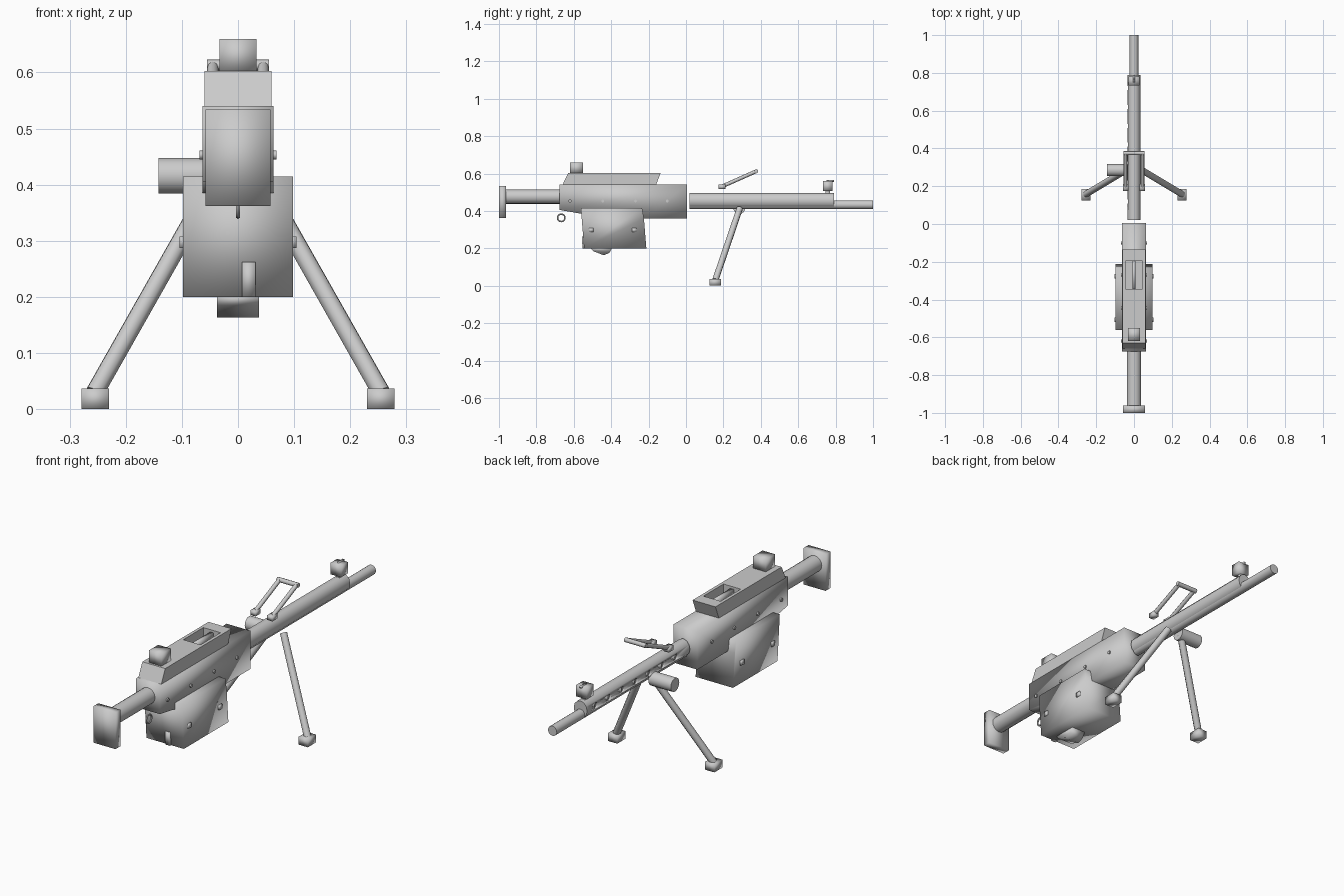
import bpy, bmesh, math
from mathutils import Vector

cube = bpy.data.objects.get("Cube")
if cube:
    bpy.data.objects.remove(cube, do_unlink=True)

metal = bpy.data.materials.new("plain grey")
metal.use_nodes = True
GREY = (0.6, 0.6, 0.6, 1)
metal.diffuse_color = GREY
metal.node_tree.nodes["Principled BSDF"].inputs["Base Color"].default_value = GREY


def finish(name, bm, smooth=True):
    bmesh.ops.recalc_face_normals(bm, faces=bm.faces)
    for f in bm.faces:
        f.smooth = smooth
    mesh = bpy.data.meshes.new(name)
    bm.to_mesh(mesh)
    bm.free()
    mesh.materials.append(metal)
    ob = bpy.data.objects.new(name, mesh)
    bpy.context.collection.objects.link(ob)
    return ob


def slab(name, profile, half, smooth=True):
    """Extrude a side profile of (y, z) points across x."""
    bm = bmesh.new()
    face = bm.faces.new([bm.verts.new((-half, y, z)) for y, z in profile])
    new = bmesh.ops.extrude_face_region(bm, geom=[face])["geom"]
    bmesh.ops.translate(bm, vec=(2 * half, 0, 0),
                        verts=[v for v in new if isinstance(v, bmesh.types.BMVert)])
    return finish(name, bm, smooth)


def box(name, x, y, z, smooth=True):
    """Box from (min, max) ranges."""
    bm = bmesh.new()
    bmesh.ops.create_cube(bm, size=1)
    for v in bm.verts:
        v.co = [(r[0] + r[1]) / 2 + c * (r[1] - r[0]) for r, c in zip((x, y, z), v.co)]
    return finish(name, bm, smooth)


def rod(name, a, b, r, sides=16):
    a, b = Vector(a), Vector(b)
    bm = bmesh.new()
    bmesh.ops.create_cone(bm, cap_ends=True, segments=sides, radius1=r, radius2=r,
                          depth=(b - a).length)
    bmesh.ops.rotate(bm, verts=bm.verts, matrix=(b - a).to_track_quat('Z', 'Y').to_matrix())
    bmesh.ops.translate(bm, verts=bm.verts, vec=(a + b) / 2)
    ob = finish(name, bm)
    sharpen(ob)
    return ob


def sharpen(ob, angle=50):
    bpy.ops.object.select_all(action='DESELECT')
    ob.select_set(True)
    bpy.context.view_layer.objects.active = ob
    bpy.ops.object.shade_smooth_by_angle(angle=math.radians(angle))


def cut(ob, cutter):
    mod = ob.modifiers.new("cut", 'BOOLEAN')
    mod.operation = 'DIFFERENCE'
    mod.solver = 'EXACT'
    mod.object = cutter
    cutter.hide_render = True
    cutter.hide_set(True)
    cutter.display_type = 'WIRE'


# Shoulder stock
box("butt_plate", (-.058, .058), (-1, -.962), (.362, .534))
rod("stock_tube", (0, -.97, .476), (0, -.66, .476), .038)

# Receiver and the feed cover with its open window
slab("receiver", [(-.675, .54), (.005, .54), (.005, .36), (-.22, .36), (-.56, .385),
                  (-.675, .405)], .063)
cover = slab("feed_cover", [(-.66, .54), (-.63, .603), (-.135, .603), (-.16, .54)], .06, False)
cut(cover, box("window_cutter", (-.045, .045), (-.345, -.195), (.56, .65), False))
box("window_bar", (-.009, .009), (-.35, -.19), (.555, .592))
box("rear_sight", (-.033, .033), (-.62, -.55), (.6, .66))

# Ammunition box with its shoe and front latch
slab("ammo_box", [(-.562, .415), (-.235, .415), (-.225, .36), (-.212, .2), (-.545, .2)], .098)
slab("box_shoe", [(-.51, .202), (-.497, .185), (-.44, .163), (-.41, .175), (-.395, .202)], .037)
slab("box_latch", [(-.556, .262), (-.535, .262), (-.535, .2), (-.554, .2)], .012).location.x = .019

# Pins and knobs on both sides
for side, s in (("left", 1), ("right", -1)):
    for y in (-.62, -.445, -.27, -.1):
        rod(side + "_pin", (s * .055, y, .453), (s * .069, y, .453), .008, 8)
    for y in (-.507, -.277):
        box(side + "_knob", sorted((s * .09, s * .104)), (y - .012, y + .012), (.287, .308))

# Trigger ring
bpy.ops.mesh.primitive_torus_add(location=(0, -.667, .363), rotation=(0, math.pi / 2, 0),
                                 major_radius=.02, minor_radius=.004,
                                 major_segments=20, minor_segments=6)
ring = bpy.context.object
ring.name = "trigger_ring"
ring.data.materials.append(metal)
sharpen(ring)

# Barrel and shroud with vents along one side
rod("barrel", (0, .02, .433), (0, 1, .433), .023)
bm = bmesh.new()
bmesh.ops.create_cone(bm, cap_ends=True, segments=12, radius1=.035, radius2=.035, depth=.77)
for v in bm.verts:
    v.co = (v.co.x, v.co.z + .405, .455 + v.co.y * 1.16)
shroud = finish("barrel_shroud", bm)
for i in range(7):
    y = .12 + i * .1
    vent = rod("vent_cutter", (-.06, y, .455), (-.024, y, .455), .014, 10)
    cut(shroud, vent)
sharpen(shroud)

# Front sight
box("front_sight", (-.028, .028), (.732, .782), (.506, .56))
box("front_sight_stem", (-.009, .009), (.745, .77), (.48, .51))
box("front_sight_blade", (-.004, .004), (.75, .79), (.555, .564))

# Bipod legs, feet and the raised carrying handle
for side, s in (("left", 1), ("right", -1)):
    rod(side + "_bipod_leg", (s * .037, .288, .415), (s * .255, .157, .03), .017, 8)
    box(side + "_bipod_foot", sorted((s * .23, s * .279)), (.125, .186), (0, .037))
    box(side + "_handle_foot", sorted((s * .03, s * .058)), (.175, .212), (.518, .54))
    rod(side + "_handle_arm", (s * .045, .195, .532), (s * .045, .375, .612), .01, 8)
rod("handle_bar", (-.055, .375, .612), (.055, .375, .612), .011, 8)

# Side grip
rod("side_grip", (-.142, .285, .416), (-.025, .285, .416), .032)
